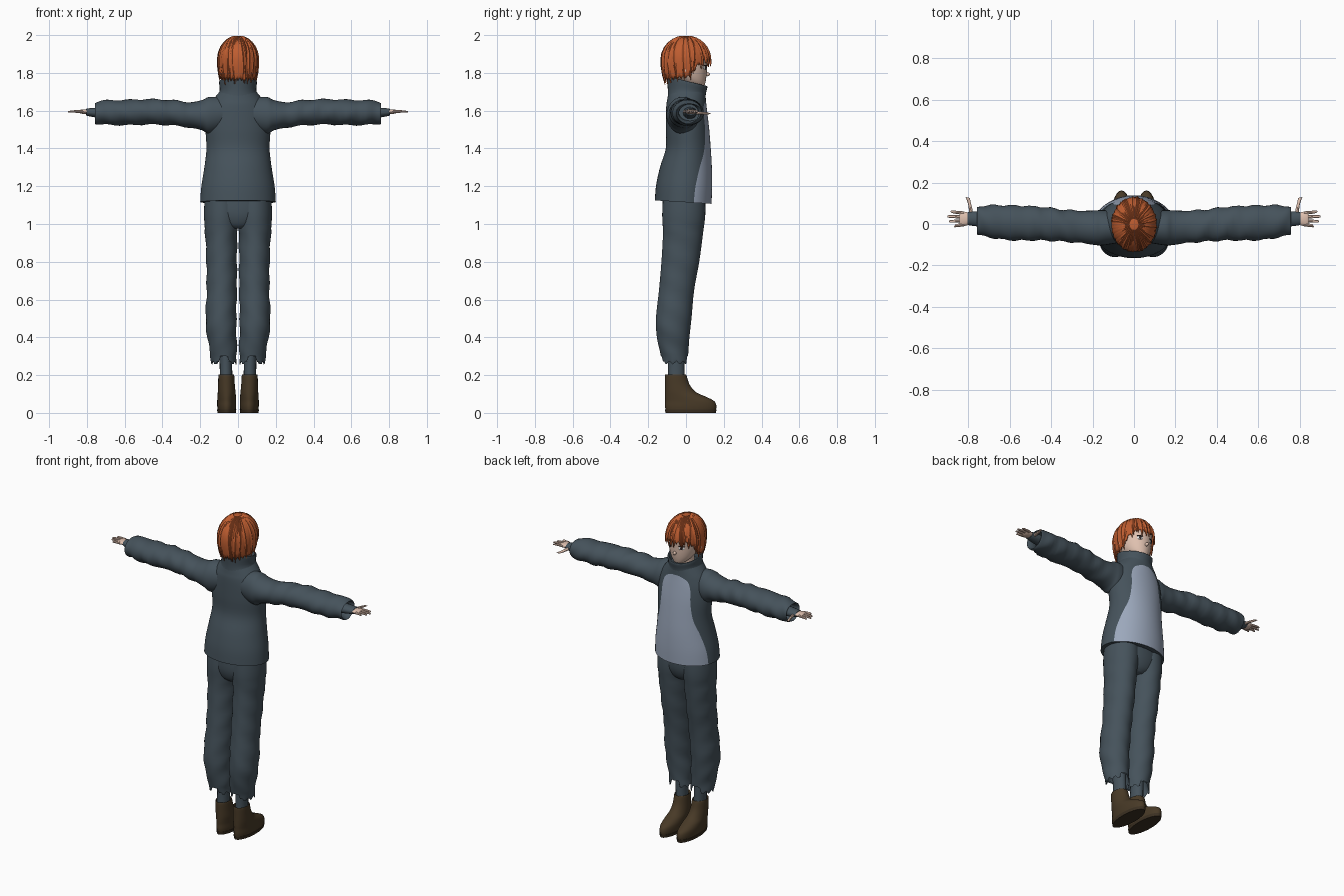
import bpy, bmesh, random
from math import sin, cos, pi, radians, sqrt
from mathutils import Vector

random.seed(4)
if "Cube" in bpy.data.objects:
    bpy.data.objects.remove(bpy.data.objects["Cube"])


def material(name, r, g, b):
    m = bpy.data.materials.new(name)
    m.use_nodes = True
    m.diffuse_color = (r, g, b, 1)
    m.node_tree.nodes["Principled BSDF"].inputs["Base Color"].default_value = (r, g, b, 1)
    return m


cloth = material("slate cloth", 0.06, 0.085, 0.105)
pale = material("pale blue panel", 0.33, 0.39, 0.50)
hair_mat = material("ginger hair", 0.52, 0.11, 0.03)
skin = material("skin", 0.74, 0.53, 0.43)
leather = material("brown leather", 0.065, 0.042, 0.02)
sole_mat = material("dark sole", 0.045, 0.03, 0.016)
white = material("eye white", 0.8, 0.8, 0.8)
dark = material("dark iris", 0.03, 0.02, 0.02)


def finish(name, bm, mats, angle=40):
    bmesh.ops.recalc_face_normals(bm, faces=bm.faces)
    me = bpy.data.meshes.new(name)
    bm.to_mesh(me)
    bm.free()
    for m in mats:
        me.materials.append(m)
    ob = bpy.data.objects.new(name, me)
    bpy.context.collection.objects.link(ob)
    bpy.ops.object.select_all(action='DESELECT')
    ob.select_set(True)
    bpy.context.view_layer.objects.active = ob
    bpy.ops.object.shade_smooth_by_angle(angle=radians(angle))
    return ob


def spline(keys, steps):
    """Smooth curve through rows of numbers."""
    out = []
    for i in range(len(keys) - 1):
        p = [keys[max(0, min(len(keys) - 1, i + k))] for k in (-1, 0, 1, 2)]
        for s in range(steps):
            t = s / steps
            out.append([b + t * ((c - a) + t * ((2 * a - 5 * b + 4 * c - d) + t * (3 * b - a - 3 * c + d))) / 2
                        for a, b, c, d in zip(*p)])
    return out + [list(keys[-1])]


def loft(name, keys, mats, n=24, steps=4, axis='z', side=1, tweak=None, panel_top=None):
    """Skin ellipses (position, centre u, centre v, radius u, radius v, panel angle)."""
    bm = bmesh.new()
    rings, front = [], n // 3
    rows = spline(keys, steps)
    for row in rows:
        t, cu, cv, ru, rv = row[:5]
        ring = []
        for j in range(n):
            a = 2 * pi * j / n
            if panel_top:
                h = radians(row[5])
                a = pi / 2 - h + 2 * h * j / front if j < front else \
                    pi / 2 + h + (2 * pi - 2 * h) * (j - front) / (n - front)
            u, v = cu + ru * cos(a), cv + rv * sin(a)
            co = Vector((u, v, t)) if axis == 'z' else Vector((t, u, v))
            if tweak:
                co = tweak(co, a, t)
            co.x *= side
            ring.append(bm.verts.new(co))
        rings.append(ring)
    for k in range(len(rings) - 1):
        for j in range(n):
            j2 = (j + 1) % n
            f = bm.faces.new((rings[k][j], rings[k][j2], rings[k + 1][j2], rings[k + 1][j]))
            if panel_top and j < front and rows[k][0] < panel_top:
                f.material_index = 1
    bm.faces.new(rings[0])
    bm.faces.new(rings[-1])
    return finish(name, bm, mats)


# Jacket body with pale chest panel, hem dipping towards the chest
loft("jacket_body", [
    (1.115, 0, -.015, .200, .150, 68), (1.2, 0, -.010, .194, .148, 66),
    (1.3, 0, 0, .178, .137, 58), (1.4, 0, .012, .167, .119, 44), (1.5, 0, .008, .172, .115, 36),
    (1.58, 0, .004, .166, .110, 35), (1.63, 0, .002, .148, .106, 29), (1.66, 0, .003, .130, .102, 5),
    (1.70, 0, .005, .098, .098, 5)], [cloth, pale], n=60,
    tweak=lambda c, a, t: c - Vector((0, 0, .06 * c.y * max(0, 1.4 - t) / .285)), panel_top=1.652)

# Standing collar, higher at the nape
loft("collar", [(1.665, 0, .003, .122, .100), (1.70, 0, .005, .098, .101), (1.75, 0, .006, .100, .107),
                (1.757, 0, .006, .096, .103), (1.75, 0, .006, .088, .094), (1.69, 0, .006, .080, .084)],
     [cloth], n=32, tweak=lambda c, a, t: c - Vector((0, 0, .24 * c.y * max(0, min(1, (t - 1.68) / .07)))))


def sleeve_folds(c, a, t):
    fade = max(0, min(1, (t - .2) / .1))
    c.z += .0035 * fade * sin(52 * t + 2 * a)
    c.y += .004 * fade * sin(67 * t + a)
    return c


def trouser_folds(c, a, t):
    c.x += .003 * sin(48 * t + 2 * a) * (t < 1)
    if t < .3:  # torn hem: notch at front and back, small ragged teeth elsewhere
        notch = max(0, 1 - abs(abs(sin(a)) - 1) * 9)
        c.z += (.3 - t) / .03 * (.06 * notch + .008 * sin(11 * a))
    return c


for s, tag in ((1, "left"), (-1, "right")):
    # Sleeve with an open turned-in end, and the snug cuff inside it
    loft(tag + "_sleeve", [
        (.07, -.015, 1.585, .075, .085), (.15, -.018, 1.575, .085, .098), (.19, -.018, 1.576, .083, .080),
        (.25, -.014, 1.577, .078, .068), (.34, -.008, 1.588, .077, .067), (.45, .002, 1.594, .081, .067),
        (.60, .006, 1.590, .084, .067), (.71, .014, 1.590, .076, .064), (.75, .015, 1.588, .068, .058),
        (.752, .015, 1.588, .060, .050), (.70, .015, 1.588, .054, .045)],
        [cloth], axis='x', side=s, tweak=sleeve_folds, n=28, steps=5)
    loft(tag + "_cuff", [(.69, .02, 1.588, .036, .032), (.76, .025, 1.59, .036, .025),
                         (.80, .026, 1.592, .031, .019), (.802, .026, 1.592, .026, .014)],
         [cloth], axis='x', side=s, n=16)
    # Hand
    loft(tag + "_palm", [(.78, .026, 1.593, .024, .012), (.81, .025, 1.594, .033, .013),
                         (.835, .025, 1.595, .035, .010), (.842, .025, 1.595, .030, .006)],
         [skin], axis='x', side=s, n=14, steps=2)
    for nm, y, tip in (("index", .053, .885), ("middle", .034, .90), ("ring", .015, .892), ("little", -.004, .868)):
        drift = (y - .025) * .25
        loft(f"{tag}_{nm}_finger", [(.82, y, 1.595, .008, .008), (.86, y + drift / 2, 1.596, .0075, .007),
                                    (tip - .006, y + drift, 1.594, .006, .005), (tip, y + drift, 1.593, .002, .002)],
             [skin], axis='x', side=s, n=8, steps=2)
    loft(tag + "_thumb", [(.785, .035, 1.590, .014, .010), (.788, .075, 1.587, .010, .008),
                          (.797, .110, 1.585, .008, .006), (.802, .128, 1.585, .002, .002)],
         [skin], axis='x', side=s, n=8, steps=2,
         tweak=lambda c, a, t: Vector((c.x + .010 * cos(a), c.y, c.z)))

    # Trouser leg and the ankle below it
    loft(tag + "_trouser_leg", [
        (1.16, .085, -.01, .090, .110), (1.05, .086, -.012, .094, .114), (.95, .0885, -.016, .085, .106),
        (.80, .087, -.030, .081, .100), (.65, .086, -.050, .080, .093), (.50, .090, -.065, .081, .094),
        (.40, .085, -.068, .077, .086), (.33, .078, -.063, .072, .076), (.30, .076, -.061, .069, .072),
        (.265, .074, -.060, .067, .069), (.30, .074, -.060, .060, .062), (.36, .074, -.06, .05, .05)],
        [cloth], side=s, tweak=trouser_folds, n=40)
    loft(tag + "_ankle", [(.15, .062, -.052, .034, .046), (.25, .064, -.052, .033, .044),
                          (.40, .068, -.055, .036, .044)], [cloth], side=s, n=16)

    # Ankle boot and sole
    loft(tag + "_boot", [
        (.012, .060, .025, .047, .132), (.035, .060, .025, .050, .136), (.062, .060, .020, .050, .130),
        (.085, .060, -.002, .049, .109), (.11, .060, -.029, .047, .082), (.15, .061, -.046, .044, .065),
        (.198, .062, -.054, .042, .057), (.20, .062, -.054, .038, .052), (.18, .062, -.054, .034, .046)],
        [leather], side=s, n=28)
    loft(tag + "_sole", [(0, .060, .025, .048, .133), (.018, .060, .025, .051, .137)],
         [sole_mat], side=s, n=28, steps=1)

# Seat joining both legs
loft("trouser_seat", [(.975, 0, -.015, .05, .07), (1.0, 0, -.014, .12, .095), (1.06, 0, -.012, .172, .113),
                      (1.16, 0, -.01, .172, .112)], [cloth], n=32)

# Head
loft("neck", [(1.66, 0, 0, .05, .052), (1.80, 0, 0, .046, .05)], [skin], n=20)
loft("head", [(1.718, 0, .075, .014, .014), (1.728, 0, .060, .036, .037), (1.755, 0, .036, .063, .068),
              (1.79, 0, .014, .081, .095), (1.835, 0, .002, .091, .110), (1.89, 0, 0, .094, .114),
              (1.94, 0, 0, .076, .092), (1.97, 0, 0, .03, .04)], [skin], n=32)


def blob(name, mat, loc, size, turn=0):
    bm = bmesh.new()
    bmesh.ops.create_uvsphere(bm, u_segments=16, v_segments=8, radius=1)
    for v in bm.verts:
        x, y, z = v.co.x * size[0], v.co.y * size[1], v.co.z * size[2]
        v.co = Vector(loc) + Vector((x * cos(turn) - y * sin(turn), x * sin(turn) + y * cos(turn), z))
    finish(name, bm, [mat], 60)


blob("nose", skin, (0, .112, 1.793), (.009, .015, .011))
blob("mouth", dark, (0, .1005, 1.757), (.014, .003, .0018))
for s, tag in ((1, "left"), (-1, "right")):
    blob(tag + "_ear", skin, (s * .096, -.005, 1.82), (.010, .017, .026))
    blob(tag + "_eye", white, (s * .040, .100, 1.828), (.018, .004, .011), -s * .5)
    blob(tag + "_iris", dark, (s * .039, .1025, 1.828), (.009, .004, .010), -s * .5)
    blob(tag + "_lash", dark, (s * .040, .1015, 1.840), (.020, .004, .003), -s * .5)


def hair_point(a, z, grow=1.0):
    d = z - 1.865
    r = sqrt(max(0, 1 - (d / .130) ** 2)) if d > 0 else 1 - 10 * d * d
    return Vector((r * .108 * grow * cos(a), -.002 + r * .132 * grow * sin(a), z + .004 * (grow > 1)))


def rim(a):
    """Lower edge of the hair: short over the brow, long at the nape."""
    f = sin(a)
    return 1.775 + .09 * max(0, min(1, (f - .15) / .5)) - .012 * max(0, -f)


# Hair cap with zigzag edge
bm = bmesh.new()
cols, rows = 64, 14
crown = bm.verts.new((0, -.002, 1.995))
prev = None
for k in range(1, rows + 1):
    ring = []
    for j in range(cols):
        a = 2 * pi * j / cols
        low = rim(a) + (.012 if j % 2 else -.006)
        ring.append(bm.verts.new(hair_point(a, 1.995 - (1.995 - low) * (1 - cos(pi / 2 * k / rows)))))
    for j in range(cols):
        j2 = (j + 1) % cols
        bm.faces.new((prev[j], ring[j], ring[j2], prev[j2]) if prev else (crown, ring[j], ring[j2]))
    prev = ring
cap = finish("hair_cap", bm, [hair_mat], 50)
thick = cap.modifiers.new("thickness", 'SOLIDIFY')
thick.thickness = .006

# Pointed locks laid over the cap
bm = bmesh.new()
count, parts = 44, 9
for i in range(count):
    a0 = 2 * pi * (i + random.uniform(-.3, .3)) / count
    tip = rim(a0) - random.uniform(.0, .03) - .012 * max(0, sin(a0))
    sway, grow = random.uniform(-.15, .15), random.uniform(1.015, 1.05)
    last = None
    for k in range(parts + 1):
        t = k / parts
        z = 1.992 - (1.992 - tip) * (1 - cos(pi / 2 * t))
        w = .15 * (1 - t ** 3) + .004
        a = a0 + sway * t * t
        row = [bm.verts.new(hair_point(a + w * o, z, 1 + (grow - 1) * g))
               for o, g in ((-1, -.3), (0, 1), (1, -.3))]
        if last:
            for m in (0, 1):
                bm.faces.new((last[m], row[m], row[m + 1], last[m + 1]))
        last = row
finish("hair_locks", bm, [hair_mat], 50)
